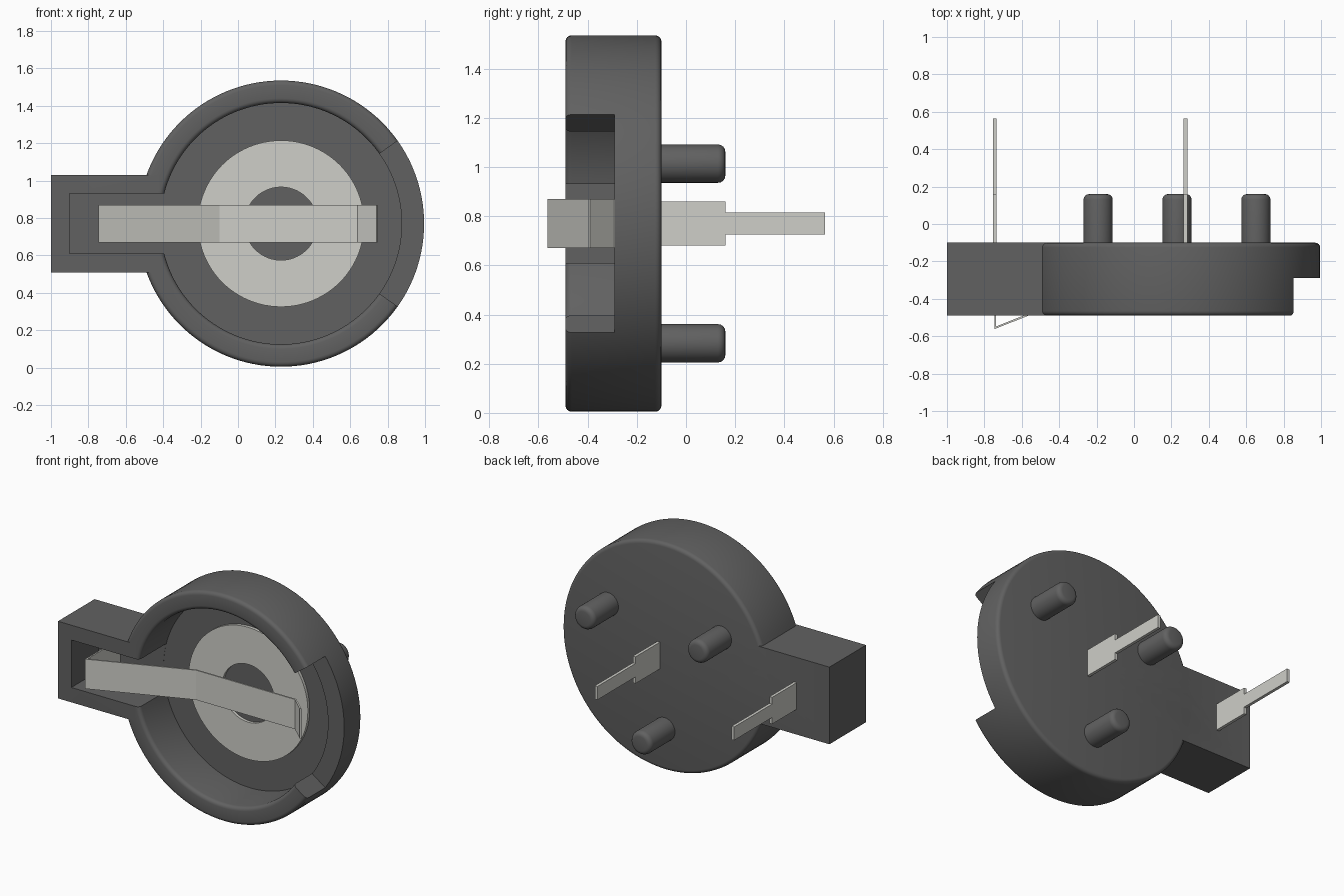
import bpy, bmesh
from math import sin, cos, pi, radians
from mathutils import Vector

if "Cube" in bpy.data.objects:
    bpy.data.objects.remove(bpy.data.objects["Cube"])

CX, CZ = 0.23, 0.77           # centre of the round cell pocket
FRONT, BACK, FLOOR = -0.49, -0.10, -0.20


def material(name, rgb):
    m = bpy.data.materials.new(name)
    m.diffuse_color = (*rgb, 1)
    m.use_nodes = True
    m.node_tree.nodes["Principled BSDF"].inputs["Base Color"].default_value = m.diffuse_color
    return m


DARK = material("dark_plastic", (0.12, 0.12, 0.12))
METAL = material("metal", (0.62, 0.62, 0.58))


def finish(name, bm, mat):
    bmesh.ops.recalc_face_normals(bm, faces=bm.faces[:])
    me = bpy.data.meshes.new(name)
    bm.to_mesh(me)
    bm.free()
    me.materials.append(mat)
    ob = bpy.data.objects.new(name, me)
    bpy.context.collection.objects.link(ob)
    return ob


def activate(ob):
    bpy.ops.object.select_all(action='DESELECT')
    ob.select_set(True)
    bpy.context.view_layer.objects.active = ob


def smooth(ob):
    activate(ob)
    bpy.ops.object.shade_smooth_by_angle(angle=radians(30))


def fillet(r, y, rad, a0):
    """Quarter-round points about (r, y), starting at angle a0 degrees."""
    return [(r + rad * cos(radians(a0 + 22.5 * i)), y + rad * sin(radians(a0 + 22.5 * i)))
            for i in range(5)]


def lathe(name, profile, cx, cz, mat, steps=96, closed=False):
    """Revolve (radius, y) points about the y direction."""
    bm = bmesh.new()
    vs = [bm.verts.new((cx + r, y, cz)) for r, y in profile]
    edges = [bm.edges.new(p) for p in zip(vs, vs[1:])]
    if closed:
        edges.append(bm.edges.new((vs[-1], vs[0])))
    bmesh.ops.spin(bm, geom=vs + edges, cent=(cx, 0, cz), axis=(0, 1, 0),
                   angle=2 * pi, steps=steps)
    bmesh.ops.remove_doubles(bm, verts=bm.verts[:], dist=1e-4)
    return finish(name, bm, mat)


def prism(name, pts, offset, mat):
    """Extrude a flat polygon of 3D points along an offset."""
    bm = bmesh.new()
    f = bm.faces.new([bm.verts.new(p) for p in pts])
    ext = bmesh.ops.extrude_face_region(bm, geom=[f], use_keep_orig=True)
    bmesh.ops.translate(bm, vec=Vector(offset),
                        verts=[v for v in ext["geom"] if isinstance(v, bmesh.types.BMVert)])
    return finish(name, bm, mat)


def box(name, x0, x1, y0, y1, z0, z1, mat):
    return prism(name, [(x0, y0, z0), (x1, y0, z0), (x1, y0, z1), (x0, y0, z1)],
                 (0, y1 - y0, 0), mat)


def boolean(ob, tool, op):
    tool.hide_render = True
    m = ob.modifiers.new(op, 'BOOLEAN')
    m.object, m.operation, m.solver = tool, op, 'EXACT'
    activate(ob)
    bpy.ops.object.modifier_apply(modifier=m.name)
    bpy.data.objects.remove(tool)


# Round cup with filleted rim
R, RI, F = 0.765, 0.645, 0.025
cup = ([(0, BACK)] + fillet(R - F, BACK - F, F, 90)[:1]
       + fillet(R - F, BACK - F, F, 90 - 90)[::-1][1:]
       + fillet(R - F, FRONT + F, F, -90)[::-1]
       + fillet(RI + F, FRONT + F, F, 180)[::-1]
       + [(RI, FLOOR), (0, FLOOR)])
body = lathe("holder_body", cup, CX, CZ, DARK, steps=128)

# Side arm, its slot, and the finger notch on the rim
boolean(body, box("arm", -1, -0.43, FRONT, BACK, 0.51, 1.03, DARK), 'UNION')
boolean(body, box("slot", -0.9, -0.38, -0.7, FLOOR - 0.001, 0.61, 0.93, DARK), 'DIFFERENCE')
wedge = [(CX + r * cos(radians(a)), -0.7, CZ + r * sin(radians(a)))
         for r, a in ((0.5, -35.4), (1.3, -35.4), (1.3, 35.4), (0.5, 35.4))]
boolean(body, prism("notch", wedge, (0, 0.41, 0), DARK), 'DIFFERENCE')
smooth(body)

# Three locating pegs on the back
for i, a in enumerate((30, 150, 270)):
    peg = lathe(f"locating_peg_{i + 1}",
                [(0, -0.12), (0.078, -0.12)] + fillet(0.048, 0.13, 0.03, 0) + [(0, 0.16)],
                CX + 0.487 * cos(radians(a)), CZ + 0.487 * sin(radians(a)), DARK, steps=40)
    smooth(peg)

# Flat contact ring on the pocket floor
ring = lathe("contact_ring", [(0.195, -0.195), (0.445, -0.195), (0.445, -0.22), (0.195, -0.22)],
             CX, CZ, METAL, closed=True)
smooth(ring)

# Stepped solder pins
half = [(-0.15, 0.09), (0.16, 0.09), (0.16, 0.045), (0.565, 0.045)]
outline = half + [(y, -z) for y, z in reversed(half)]
for name, x in (("ring_pin", 0.275), ("spring_pin", -0.745)):
    prism(name, [(x - 0.01, y, CZ + z) for y, z in outline], (0.02, 0, 0), METAL)

# Bent spring strip over the pocket
path = [(-0.742, -0.15), (-0.742, -0.555), (-0.1, -0.3), (0.64, -0.3), (0.743, -0.395)]
bm = bmesh.new()
rows = [[bm.verts.new((x, y, z)) for z in (0.67, 0.87)] for x, y in path]
for a, b in zip(rows, rows[1:]):
    bm.faces.new((a[0], b[0], b[1], a[1]))
spring = finish("spring_strip", bm, METAL)
sol = spring.modifiers.new("thickness", 'SOLIDIFY')
sol.thickness, sol.offset, sol.use_even_offset = 0.01, 0, True
